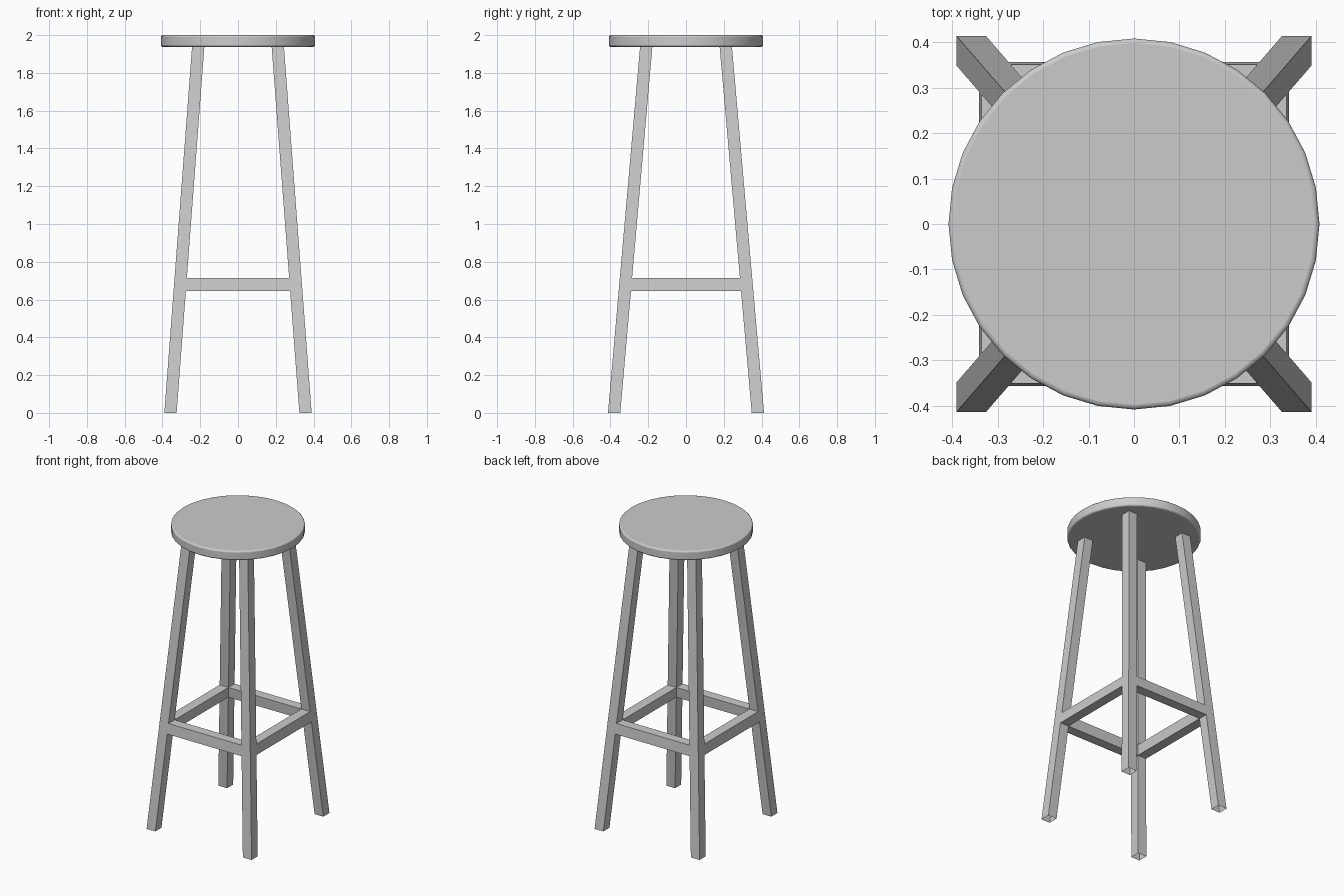
import bpy
import bmesh

if "Cube" in bpy.data.objects:
    bpy.data.objects.remove(bpy.data.objects["Cube"])

W = 0.065                       # leg and rail thickness
LEVELS = [0.0, 0.645, 0.715, 1.945]


def outer(z):
    """Outer corner of a splayed leg at height z."""
    t = z / 1.94
    return 0.39 - 0.147 * t, 0.413 - 0.17 * t


# Frame: four splayed legs joined by flush rails, one continuous mesh
bm = bmesh.new()
grid = {}                       # (sx, sy, x inset?, y inset?, level) -> vertex
for sx in (-1, 1):
    for sy in (-1, 1):
        for k, z in enumerate(LEVELS):
            ox, oy = outer(z)
            for ix in (0, 1):
                for iy in (0, 1):
                    co = (sx * (ox - W * ix), sy * (oy - W * iy), z)
                    grid[sx, sy, ix, iy, k] = bm.verts.new(co)

# Leg walls (feet are open); the inward walls are left out where rails attach
ring = [(0, 0), (1, 0), (1, 1), (0, 1)]
for sx in (-1, 1):
    for sy in (-1, 1):
        for k in range(3):
            for a, b in zip(ring, ring[1:] + ring[:1]):
                if k == 1 and (a[0] and b[0] or a[1] and b[1]):
                    continue
                bm.faces.new([grid[sx, sy, *a, k], grid[sx, sy, *b, k],
                              grid[sx, sy, *b, k + 1], grid[sx, sy, *a, k + 1]])

# Rails: four walls bridging each neighbouring pair of legs
loop = [(0, 1), (1, 1), (1, 2), (0, 2)]     # (inset, level)
for s in (-1, 1):
    for (i, k), (j, m) in zip(loop, loop[1:] + loop[:1]):
        bm.faces.new([grid[-1, s, 1, i, k], grid[1, s, 1, i, k],
                      grid[1, s, 1, j, m], grid[-1, s, 1, j, m]])
        bm.faces.new([grid[s, -1, i, 1, k], grid[s, 1, i, 1, k],
                      grid[s, 1, j, 1, m], grid[s, -1, j, 1, m]])
bmesh.ops.recalc_face_normals(bm, faces=bm.faces)
mesh = bpy.data.meshes.new("leg_frame")
bm.to_mesh(mesh)
bm.free()
bpy.context.collection.objects.link(bpy.data.objects.new("leg_frame", mesh))

# Seat: round slab with softened rims
bpy.ops.mesh.primitive_cylinder_add(vertices=32, radius=0.408, depth=0.062,
                                    location=(0, 0, 1.969))
seat = bpy.context.object
seat.name = "seat"
bevel = seat.modifiers.new("rim", 'BEVEL')
bevel.width = 0.01
bevel.segments = 3
bevel.limit_method = 'ANGLE'
bpy.ops.object.shade_smooth_by_angle()
